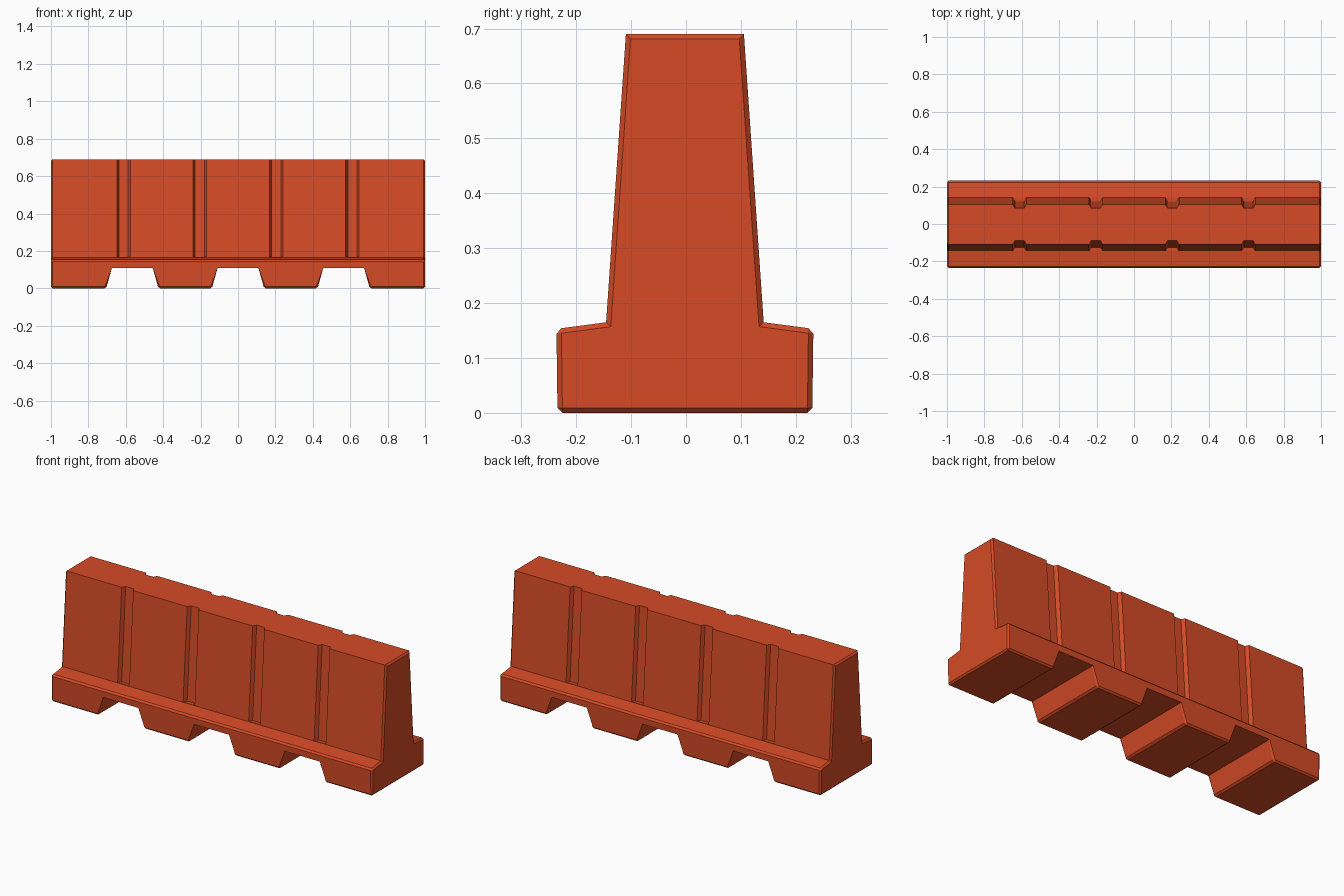
import bpy, bmesh
from mathutils import Vector

cube = bpy.data.objects.get("Cube")
if cube:
    bpy.data.objects.remove(cube, do_unlink=True)

# Single plastic colour
orange = bpy.data.materials.new("safety orange")
orange.use_nodes = True
colour = (0.67, 0.07, 0.019, 1)
orange.diffuse_color = colour
orange.node_tree.nodes["Principled BSDF"].inputs["Base Color"].default_value = colour

HEIGHT, LEDGE, SHIFT = 0.69, 0.165, -0.002


def loft(name, start, end):
    """Solid between two matching outlines."""
    bm = bmesh.new()
    a = [bm.verts.new(p) for p in start]
    b = [bm.verts.new(p) for p in end]
    bm.faces.new(a)
    bm.faces.new(b[::-1])
    for i in range(len(a)):
        j = (i + 1) % len(a)
        bm.faces.new((a[j], a[i], b[i], b[j]))
    bmesh.ops.recalc_face_normals(bm, faces=bm.faces)
    mesh = bpy.data.meshes.new(name)
    bm.to_mesh(mesh)
    bm.free()
    mesh.materials.append(orange)
    obj = bpy.data.objects.new(name, mesh)
    bpy.context.collection.objects.link(obj)
    return obj


def cut(target, cutter):
    """Subtract the cutter, then discard it."""
    mod = target.modifiers.new("cut", "BOOLEAN")
    mod.operation = "DIFFERENCE"
    mod.solver = "EXACT"
    mod.object = cutter
    bpy.context.view_layer.objects.active = target
    bpy.ops.object.modifier_apply(modifier=mod.name)
    bpy.data.objects.remove(cutter, do_unlink=True)


# Wall and wide foot as one mirrored cross-section
half = [(0.232, 0), (0.234, 0.153), (0.1435, LEDGE), (0.1075, HEIGHT)]
section = half + [(-y, z) for y, z in reversed(half)]
barrier = loft("barrier_body",
               [(-1, y + SHIFT, z) for y, z in section],
               [(1, y + SHIFT, z) for y, z in section])

# Tapered lifting slots through the foot
for x in (-0.565, 0, 0.565):
    slot = [(-0.145, -0.02), (0.145, -0.02), (0.109, 0.11), (-0.109, 0.11)]
    cut(barrier, loft("slot_cutter",
                      [(x + u, -0.4, z) for u, z in slot],
                      [(x + u, 0.4, z) for u, z in slot]))


# Narrow chamfer on the ends and the foot, leaving the long top edges sharp
def chamfered(edge):
    if len(edge.link_faces) != 2 or edge.calc_face_angle_signed() < 0.5:
        return False
    a, b = (v.co for v in edge.verts)
    mid = (a + b) / 2
    if abs(mid.x) > 0.999:
        return True
    along_x = abs((b - a).normalized().dot(Vector((1, 0, 0)))) > 0.9
    slot_roof = along_x and abs(mid.z - 0.11) < 0.01
    return mid.z < 0.16 and not slot_roof


bm = bmesh.new()
bm.from_mesh(barrier.data)
bmesh.ops.remove_doubles(bm, verts=bm.verts, dist=0.0001)
bmesh.ops.recalc_face_normals(bm, faces=bm.faces)
bmesh.ops.bevel(bm, geom=[e for e in bm.edges if chamfered(e)], offset=0.009,
                offset_type="OFFSET", segments=1, affect="EDGES", clamp_overlap=True)
bm.to_mesh(barrier.data)
bm.free()

# Upright grooves following the lean of both wall faces
lean = (0.1435 - 0.1075) / (HEIGHT - LEDGE)
for x in (-0.612, -0.204, 0.204, 0.612):
    for side in (-1, 1):
        def outline(z):
            wall = 0.1435 - lean * (z - LEDGE)
            shape = [(-0.058, 0.04), (-0.036, 0), (-0.025, -0.02),
                     (0.025, -0.02), (0.036, 0), (0.058, 0.04)]
            return [(x + u, side * (wall + d) + SHIFT, z) for u, d in shape]
        cut(barrier, loft("groove_cutter", outline(LEDGE + 0.002), outline(HEIGHT + 0.05)))

# One material slot, flat faces
barrier.data.materials.clear()
barrier.data.materials.append(orange)
for face in barrier.data.polygons:
    face.material_index = 0
    face.use_smooth = False
